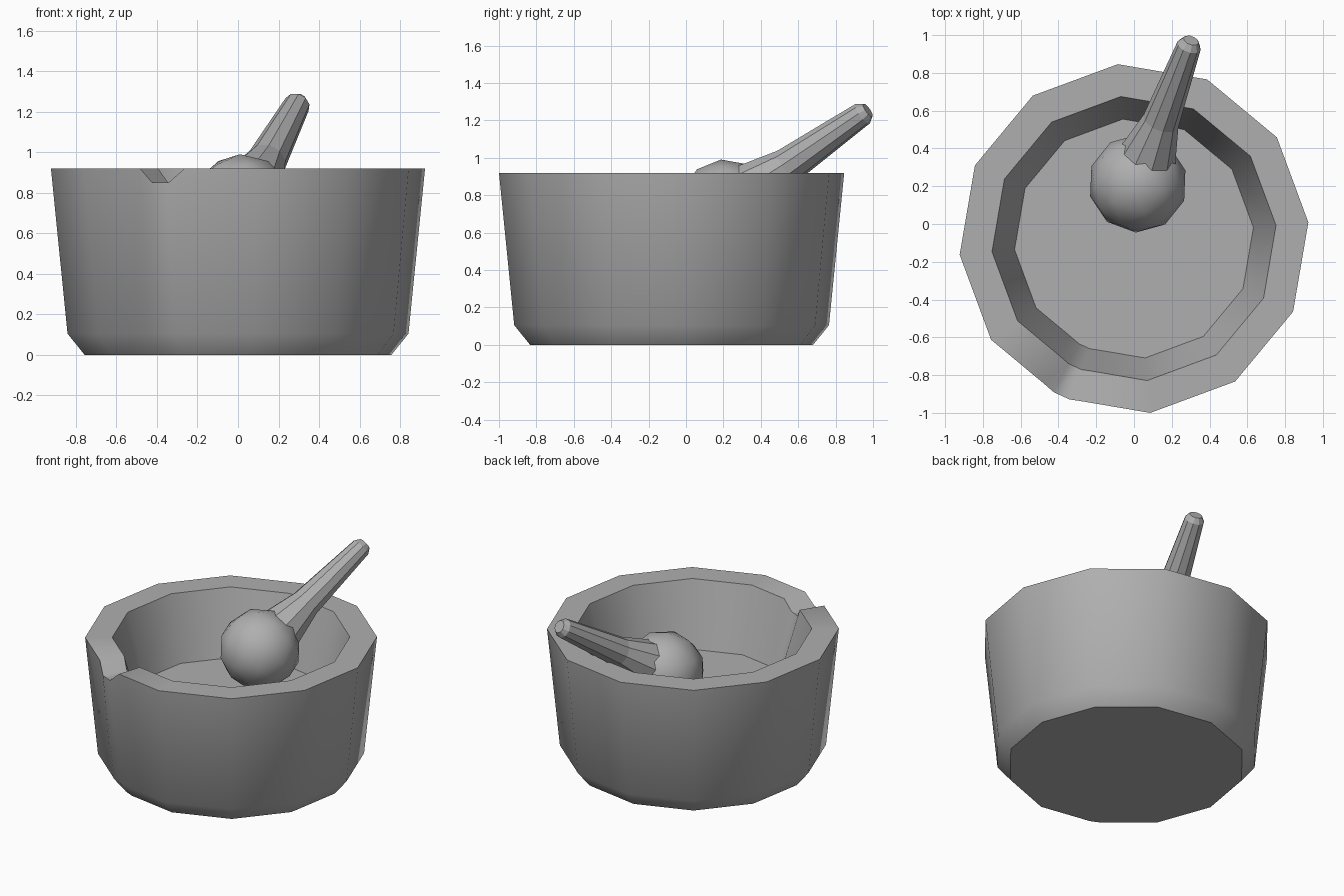
import bpy, bmesh, math
from mathutils import Vector, Quaternion

if "Cube" in bpy.data.objects:
    bpy.data.objects.remove(bpy.data.objects["Cube"])

# Dark stone for every part
stone = bpy.data.materials.new("dark_stone")
stone.diffuse_color = (.43, .43, .43, 1)
stone.use_nodes = True
stone.node_tree.nodes["Principled BSDF"].inputs["Base Color"].default_value = stone.diffuse_color


def add_object(name, bm, smooth_angle=None):
    """Turn a bmesh into a stone object, smooth shaded when an angle is given."""
    bmesh.ops.recalc_face_normals(bm, faces=bm.faces)
    mesh = bpy.data.meshes.new(name)
    bm.to_mesh(mesh)
    bm.free()
    mesh.materials.append(stone)
    ob = bpy.data.objects.new(name, mesh)
    bpy.context.collection.objects.link(ob)
    if smooth_angle:
        bpy.ops.object.select_all(action='DESELECT')
        ob.select_set(True)
        bpy.context.view_layer.objects.active = ob
        bpy.ops.object.shade_smooth_by_angle(angle=math.radians(smooth_angle))


def loft(rings):
    """Skin equal-length rings of points and cap both ends."""
    bm = bmesh.new()
    rows = [[bm.verts.new(p) for p in ring] for ring in rings]
    n = len(rows[0])
    for a, b in zip(rows, rows[1:]):
        for i in range(n):
            j = (i + 1) % n
            bm.faces.new((a[i], a[j], b[j], b[i]))
    bm.faces.new(rows[0][::-1])
    bm.faces.new(rows[-1])
    return bm


# Mortar: 12-sided outline whose front-left corner is a pouring notch
START, SPOUT = 5.3, 245.3
outline = []   # angle, radius factor, dip at the rim
for k in range(12):
    if k == 8:
        outline += [(SPOUT - 7.7, .974, 0), (SPOUT - 2.8, .99, .07),
                    (SPOUT + 2.8, .99, .07), (SPOUT + 7.7, .974, 0)]
    else:
        outline.append((START + 30 * k, 1, 0))


def bowl_ring(r, z, rim=False):
    return [(r * f * math.cos(math.radians(a)),
             r * f * math.sin(math.radians(a)) - .077,
             z - (d if rim else 0)) for a, f, d in outline]


add_object("mortar_bowl", loft([
    bowl_ring(.76, 0), bowl_ring(.845, .105), bowl_ring(.927, .92, True),
    bowl_ring(.755, .92, True), bowl_ring(.635, .48)]), 48)

# Pestle: both parts follow one leaning axis
HEAD = Vector((.02, .215, .73))
axis = Vector((.302, .972, 1.255)) - HEAD
length = axis.length
turn = axis.to_track_quat('Z', 'Y')

# Pestle head: faceted ball with one corner turned upwards
bm = bmesh.new()
bmesh.ops.create_icosphere(bm, subdivisions=2, radius=.262)
corner = next(v.co for v in bm.verts
              if len(v.link_edges) == 5 and 0 < v.co.z < .2)
spin = Quaternion((0, 0, 1), math.pi / 2 - math.atan2(corner.y, corner.x))
for v in bm.verts:
    v.co = HEAD + turn @ (spin @ v.co)
add_object("pestle_head", bm, 40)


# Pestle handle: flat-sided taper with a bevelled tip
def handle_ring(t, r, sides=10):
    return [HEAD + turn @ Vector((r * math.cos(math.tau * i / sides),
                                  r * math.sin(math.tau * i / sides), t))
            for i in range(sides)]


add_object("pestle_handle", loft([handle_ring(*p) for p in (
    (.18, .155), (.22, .145), (.42, .098),
    (length - .035, .065), (length, .042))]))
